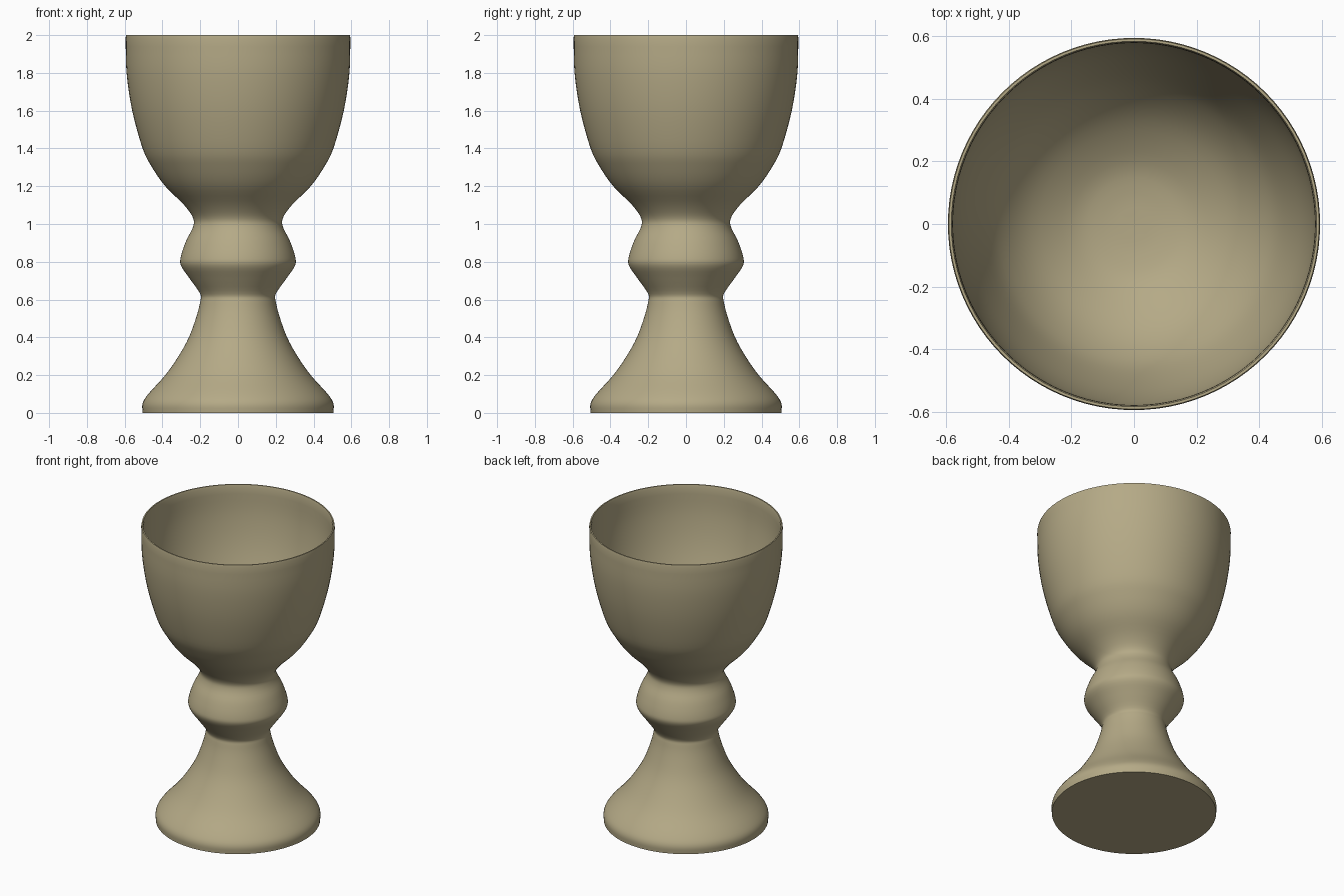
import bpy
import bmesh
import math
from mathutils import Vector

cube = bpy.data.objects.get("Cube")
if cube:
    bpy.data.objects.remove(cube, do_unlink=True)

SEGMENTS = 96

clay = bpy.data.materials.new("warm clay")
clay.use_nodes = True
COLOUR = (0.46, 0.40, 0.24, 1)
clay.diffuse_color = COLOUR
clay.node_tree.nodes["Principled BSDF"].inputs["Base Color"].default_value = COLOUR


def smooth_path(points, steps=4):
    """Run a Catmull-Rom curve through (radius, height) points."""
    p = [Vector(q) for q in points]
    p = [2 * p[0] - p[1]] + p + [2 * p[-1] - p[-2]]
    path = []
    for a, b, c, d in zip(p, p[1:], p[2:], p[3:]):
        for i in range(steps):
            t = i / steps
            path.append(0.5 * (2 * b + (c - a) * t
                               + (2 * a - 5 * b + 4 * c - d) * t * t
                               + (3 * b - a - 3 * c + d) * t ** 3))
    return path + [p[-2]]


def lathe(name, path):
    """Spin a profile around the vertical axis."""
    bm = bmesh.new()
    verts = [bm.verts.new((r, 0, z)) for r, z in path]
    edges = [bm.edges.new(pair) for pair in zip(verts, verts[1:])]
    bmesh.ops.spin(bm, geom=verts + edges, cent=(0, 0, 0), axis=(0, 0, 1),
                   angle=math.tau, steps=SEGMENTS, use_duplicate=False)
    bmesh.ops.remove_doubles(bm, verts=bm.verts, dist=0.0005)
    bmesh.ops.recalc_face_normals(bm, faces=bm.faces)
    mesh = bpy.data.meshes.new(name)
    bm.to_mesh(mesh)
    bm.free()
    mesh.materials.append(clay)
    obj = bpy.data.objects.new(name, mesh)
    bpy.context.collection.objects.link(obj)
    bpy.ops.object.select_all(action="DESELECT")
    obj.select_set(True)
    bpy.context.view_layer.objects.active = obj
    bpy.ops.object.shade_smooth_by_angle(angle=math.radians(40))
    return obj


# Flared foot, rounded knob and outside of the bowl
foot = [(0.505, 0), (0.505, 0.05), (0.475, 0.1), (0.385, 0.2), (0.315, 0.3),
        (0.26, 0.4), (0.22, 0.51), (0.2, 0.59)]
knob = [(0.2, 0.63), (0.255, 0.71), (0.302, 0.78), (0.302, 0.83),
        (0.275, 0.91), (0.24, 0.98)]
bowl = [(0.237, 1.03), (0.285, 1.1), (0.385, 1.2), (0.455, 1.3),
        (0.505, 1.4), (0.56, 1.6), (0.59, 1.8), (0.595, 1.985)]

# Thin rim and hollow inside
inside = [(0.58, 1.985), (0.573, 1.8), (0.54, 1.6), (0.48, 1.4),
          (0.42, 1.28), (0.33, 1.18), (0.2, 1.1), (0.1, 1.075), (0, 1.07)]

profile = ([Vector((0, 0))] + smooth_path(foot + knob + bowl)
           + [Vector((0.592, 2)), Vector((0.584, 2))] + smooth_path(inside))
lathe("goblet", profile)
